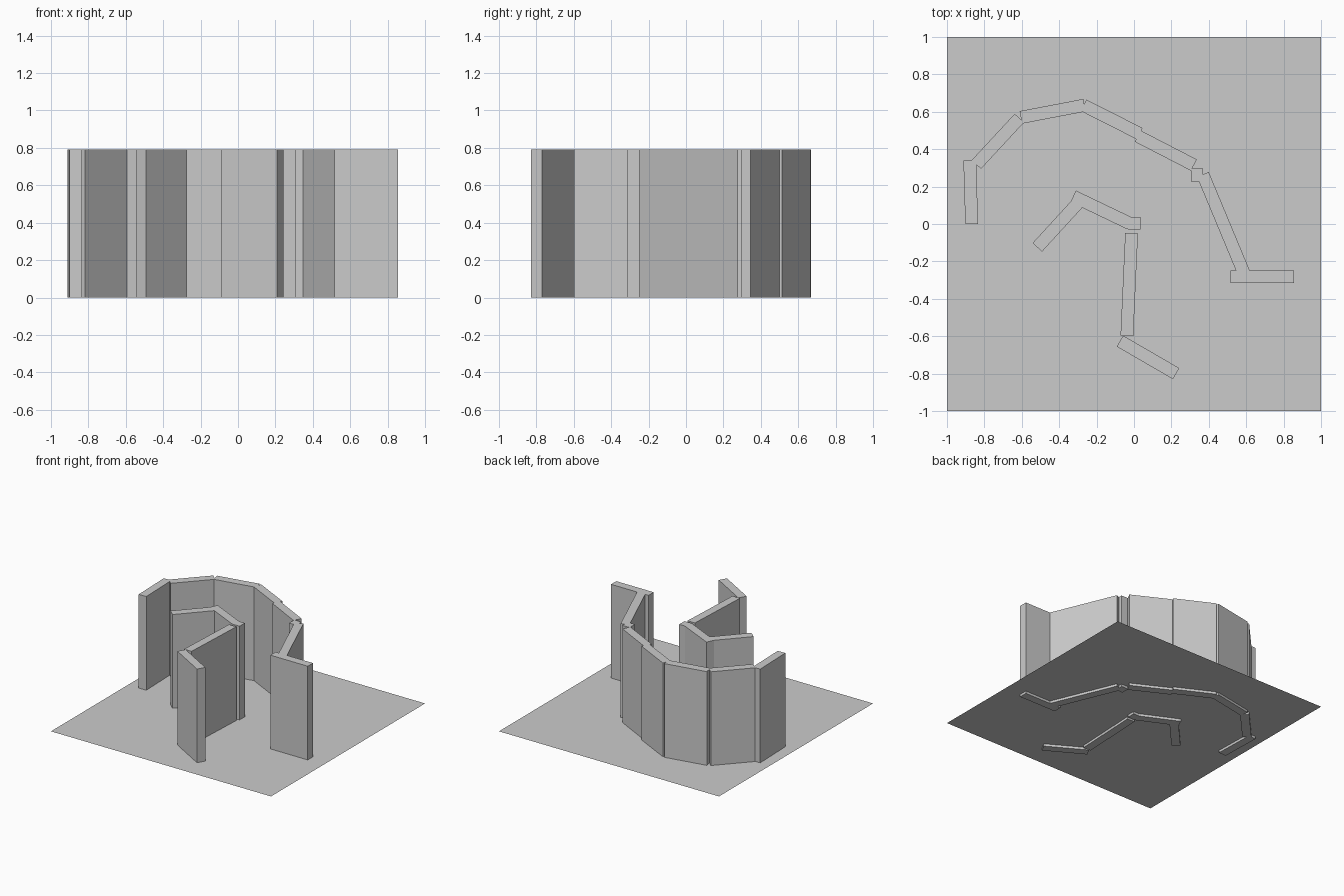
import bpy
import math

cube = bpy.data.objects.get("Cube")
if cube:
    bpy.data.objects.remove(cube, do_unlink=True)

HEIGHT = 0.79
THICK = 0.068
FLOOR_Z = 0.02

grey = bpy.data.materials.new("plain_grey")
grey.use_nodes = True
grey.diffuse_color = (0.6, 0.6, 0.6, 1)
grey.node_tree.nodes["Principled BSDF"].inputs["Base Color"].default_value = (0.6, 0.6, 0.6, 1)


def wall(name, start, end):
    """Upright slab whose centre line runs from start to end."""
    dx, dy = end[0] - start[0], end[1] - start[1]
    bpy.ops.mesh.primitive_cube_add(
        size=1,
        location=((start[0] + end[0]) / 2, (start[1] + end[1]) / 2, HEIGHT / 2),
        rotation=(0, 0, math.atan2(dy, dx)))
    ob = bpy.context.object
    ob.name = name
    ob.scale = (math.hypot(dx, dy), THICK, HEIGHT)
    ob.data.materials.append(grey)


# Thin ground sheet, just above the feet of the walls
bpy.ops.mesh.primitive_plane_add(size=2, location=(0, 0, FLOOR_Z))
floor = bpy.context.object
floor.name = "floor"
floor.data.materials.append(grey)

# Outer curved run of panels
wall("outer_wall_end", (-0.868, 0), (-0.878, 0.34))
wall("outer_wall_right", (-0.843, 0.318), (-0.613, 0.566))
wall("outer_wall_back_right", (-0.605, 0.57), (-0.265, 0.635))
wall("outer_wall_back", (-0.27, 0.635), (0.03, 0.483))
wall("outer_wall_back_left", (0.02, 0.47), (0.32, 0.315))
wall("outer_corner_post", (0.305, 0.262), (0.37, 0.262))
wall("outer_wall_left", (0.368, 0.265), (0.593, -0.275))
wall("outer_wall_front", (0.515, -0.282), (0.855, -0.282))

# Inner run of panels
wall("inner_wall_end", (-0.517, -0.125), (-0.3, 0.112))
wall("inner_wall_back", (-0.325, 0.148), (-0.02, 0.002))
wall("inner_corner_post", (-0.032, 0.004), (0.035, 0.004))
wall("inner_wall_middle", (-0.013, -0.05), (-0.038, -0.597))
wall("inner_wall_front", (-0.075, -0.626), (0.225, -0.8))
